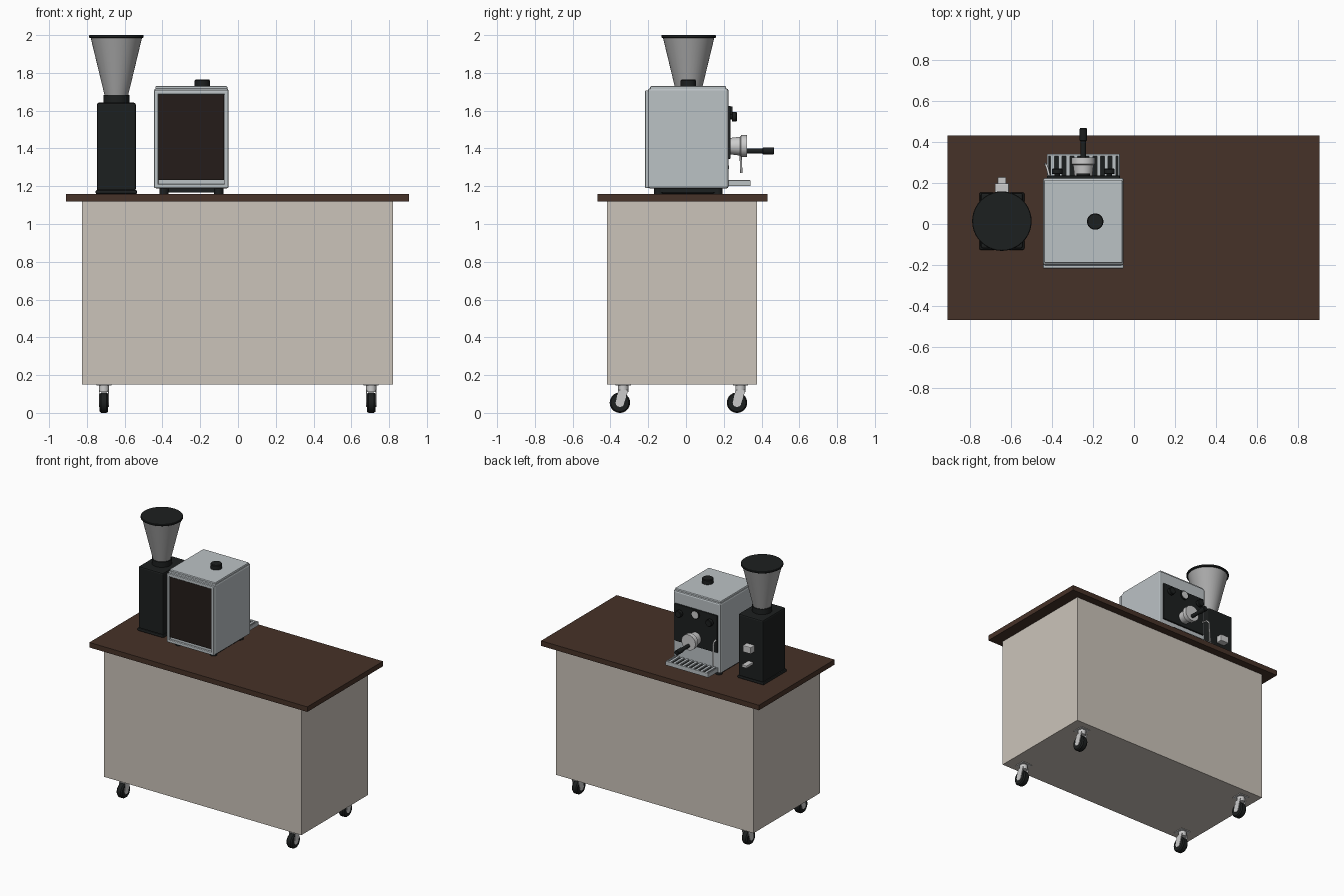
import bpy, bmesh, math
from mathutils import Vector

if "Cube" in bpy.data.objects:
    bpy.data.objects.remove(bpy.data.objects["Cube"])


def material(name, r, g, b):
    m = bpy.data.materials.new(name)
    m.diffuse_color = (r, g, b, 1)
    m.use_nodes = True
    m.node_tree.nodes["Principled BSDF"].inputs["Base Color"].default_value = m.diffuse_color
    return m


WOOD = material("dark_wood", 0.062, 0.032, 0.021)
CREAM = material("cream", 0.60, 0.55, 0.49)
BLACK = material("black", 0.012, 0.014, 0.014)
GLASS = material("dark_panel", 0.018, 0.012, 0.010)
STEEL = material("steel", 0.50, 0.54, 0.56)
CHROME = material("chrome", 0.68, 0.70, 0.70)
HOPPER = material("hopper_grey", 0.40, 0.40, 0.40)


def finish(name, bm, mat, bevel=0, smooth=False):
    bmesh.ops.recalc_face_normals(bm, faces=bm.faces)
    me = bpy.data.meshes.new(name)
    bm.to_mesh(me)
    bm.free()
    ob = bpy.data.objects.new(name, me)
    bpy.context.collection.objects.link(ob)
    me.materials.append(mat)
    if bevel:
        mod = ob.modifiers.new("Bevel", "BEVEL")
        mod.width, mod.segments = bevel, 2
    if smooth:
        bpy.ops.object.select_all(action='DESELECT')
        ob.select_set(True)
        bpy.context.view_layer.objects.active = ob
        bpy.ops.object.shade_smooth_by_angle(angle=math.radians(35))
    return ob


def box(name, x, y, z, mat, bevel=0):
    """Box from (min, max) ranges."""
    bm = bmesh.new()
    bmesh.ops.create_cube(bm, size=1)
    for v in bm.verts:
        v.co = [r[0] + (c + 0.5) * (r[1] - r[0]) for c, r in zip(v.co, (x, y, z))]
    return finish(name, bm, mat, bevel)


def lathe(name, origin, axis, profile, mat, n=32):
    """Revolve (radius, distance) points around an axis through origin."""
    bm = bmesh.new()
    rot = Vector((0, 0, 1)).rotation_difference(Vector(axis))
    rings = []
    for r, d in profile:
        rings.append([bm.verts.new(Vector(origin) + rot @ Vector(
            (r * math.cos(2 * math.pi * i / n), r * math.sin(2 * math.pi * i / n), d)))
            for i in range(n)])
    for a, b in zip(rings, rings[1:]):
        for i in range(n):
            bm.faces.new((a[i], a[(i + 1) % n], b[(i + 1) % n], b[i]))
    bm.faces.new(rings[0])
    bm.faces.new(rings[-1])
    return finish(name, bm, mat, smooth=True)


def side_plate(name, x, yz, mat):
    """Extrude a (y, z) outline along x."""
    bm = bmesh.new()
    f = bm.faces.new([bm.verts.new((x[0], y, z)) for y, z in yz])
    ext = bmesh.ops.extrude_face_region(bm, geom=[f])["geom"]
    bmesh.ops.translate(bm, vec=(x[1] - x[0], 0, 0),
                        verts=[v for v in ext if isinstance(v, bmesh.types.BMVert)])
    return finish(name, bm, mat)


def tube(name, points, r, mat):
    cu = bpy.data.curves.new(name, 'CURVE')
    cu.dimensions, cu.bevel_depth, cu.bevel_resolution = '3D', r, 3
    cu.use_fill_caps = True
    s = cu.splines.new('POLY')
    s.points.add(len(points) - 1)
    for p, c in zip(s.points, points):
        p.co = (*c, 1)
    ob = bpy.data.objects.new(name, cu)
    bpy.context.collection.objects.link(ob)
    cu.materials.append(mat)


# Cart
box("cabinet", (-0.825, 0.82), (-0.417, 0.375), (0.15, 1.12), CREAM)
box("countertop", (-0.91, 0.905), (-0.468, 0.432), (1.12, 1.158), WOOD)

# Casters
for cx in (-0.71, 0.705):
    for cy in (-0.35, 0.27):
        lathe("caster_wheel", (cx - 0.023, cy, 0.054), (1, 0, 0),
              [(0.035, 0), (0.047, 0), (0.054, 0.009), (0.054, 0.037),
               (0.047, 0.046), (0.035, 0.046)], BLACK)
        lathe("caster_stem", (cx, cy + 0.018, 0.11), (0, 0, 1), [(0.027, 0), (0.027, 0.04)], CHROME, 20)
        box("caster_plate", (cx - 0.04, cx + 0.04), (cy - 0.022, cy + 0.058), (0.145, 0.151), CHROME)
        arc = [(cy + 0.023 * math.cos(a), 0.054 + 0.023 * math.sin(a))
               for a in [math.radians(150 + 30 * i) for i in range(8)]]
        for s in (-1, 1):
            side_plate("caster_fork", (cx + s * 0.022, cx + s * 0.027),
                       arc + [(cy + 0.045, 0.12), (cy - 0.009, 0.12)], CHROME)

# Grinder
gx, gy = -0.644, 0.014
box("grinder_base", (gx - 0.11, gx + 0.11), (gy - 0.14, gy + 0.14), (1.158, 1.18), BLACK, 0.008)
box("grinder_body", (gx - 0.103, gx + 0.103), (gy - 0.133, gy + 0.138), (1.175, 1.642), BLACK, 0.01)
lathe("grinder_collar", (gx, gy, 1.64), (0, 0, 1), [(0.069, 0), (0.069, 0.042)], BLACK)
lathe("grinder_hopper", (gx, gy, 1.68), (0, 0, 1), [(0.062, 0), (0.136, 0.306)], HOPPER, 40)
lathe("hopper_lid", (gx, gy, 1.984), (0, 0, 1),
      [(0.138, 0), (0.145, 0.004), (0.145, 0.013), (0.142, 0.016)], BLACK, 40)
box("grinder_spout", (gx - 0.034, gx + 0.034), (0.145, 0.198), (1.39, 1.44), CHROME, 0.005)
box("portafilter_rest", (gx - 0.021, gx + 0.021), (0.145, 0.228), (1.29, 1.31), CHROME, 0.004)

# Coffee machine body
mx = -0.247
x0, x1 = mx - 0.197, mx + 0.197
box("machine_body", (x0, x1), (-0.202, 0.225), (1.188, 1.718), STEEL, 0.012)
box("machine_top", (x0 + 0.006, x1 - 0.006), (-0.19, 0.213), (1.71, 1.73), STEEL, 0.006)
box("machine_underside", (x0 + 0.03, x1 - 0.03), (-0.15, 0.17), (1.168, 1.192), BLACK)
for x in (mx - 0.145, mx + 0.145):
    for y in (-0.145, 0.168):
        lathe("machine_foot", (x, y, 1.157), (0, 0, 1), [(0.024, 0), (0.024, 0.035)], BLACK, 20)

# Customer-side frame and dark panel
for a, b in ((x0, x0 + 0.022), (x1 - 0.022, x1)):
    box("frame_post", (a, b), (-0.217, -0.198), (1.19, 1.708), STEEL, 0.006)
for a, b in ((1.19, 1.212), (1.686, 1.708)):
    box("frame_rail", (x0 + 0.01, x1 - 0.01), (-0.217, -0.198), (a, b), STEEL, 0.006)
box("front_panel", (mx - 0.173, mx + 0.173), (-0.212, -0.2), (1.232, 1.685), GLASS)

lathe("top_knob", (mx + 0.058, 0.012, 1.728), (0, 0, 1),
      [(0.04, 0), (0.04, 0.032), (0.036, 0.037)], BLACK)

# Operator-side controls
box("control_panel", (mx - 0.178, mx + 0.178), (0.22, 0.236), (1.345, 1.625), BLACK, 0.004)
for x in (mx - 0.127, mx + 0.127):
    lathe("steam_knob", (x, 0.232, 1.568), (0, 1, 0),
          [(0.014, 0), (0.014, 0.012), (0.026, 0.013), (0.026, 0.034), (0.022, 0.038)], BLACK, 24)
lathe("gauge_rim", (mx, 0.232, 1.59), (0, 1, 0), [(0.033, 0), (0.033, 0.013)], BLACK)
lathe("gauge_face", (mx, 0.232, 1.59), (0, 1, 0), [(0.027, 0), (0.027, 0.015)], CHROME)

# Group head and portafilter
lathe("group_head", (mx, 0.232, 1.412), (0, 1, 0),
      [(0.043, 0), (0.05, 0.055), (0.058, 0.06), (0.058, 0.092)], CHROME)
lathe("portafilter_handle", (mx, 0.315, 1.387), (0, 1, 0),
      [(0.013, 0), (0.014, 0.09), (0.018, 0.092), (0.018, 0.148), (0.015, 0.152)], BLACK, 24)

# Steam wand
wx = mx - 0.165
tube("steam_wand", [(wx, 0.23, 1.44), (wx - 0.01, 0.27, 1.44), (wx - 0.016, 0.287, 1.42),
                    (wx - 0.02, 0.293, 1.27)], 0.006, CHROME)

# Drip tray
box("drip_tray", (mx - 0.178, mx + 0.178), (0.215, 0.342), (1.2, 1.216), STEEL, 0.003)
box("tray_lip", (mx - 0.178, mx + 0.178), (0.33, 0.342), (1.205, 1.232), STEEL, 0.003)
for x in (mx - 0.178, mx + 0.168):
    box("tray_side", (x, x + 0.01), (0.22, 0.342), (1.205, 1.232), STEEL, 0.003)
box("tray_floor", (mx - 0.168, mx + 0.168), (0.225, 0.331), (1.21, 1.219), BLACK)
for i in range(9):
    x = mx - 0.15 + i * 0.0375
    box("tray_slat", (x - 0.009, x + 0.009), (0.222, 0.334), (1.222, 1.231), STEEL)
